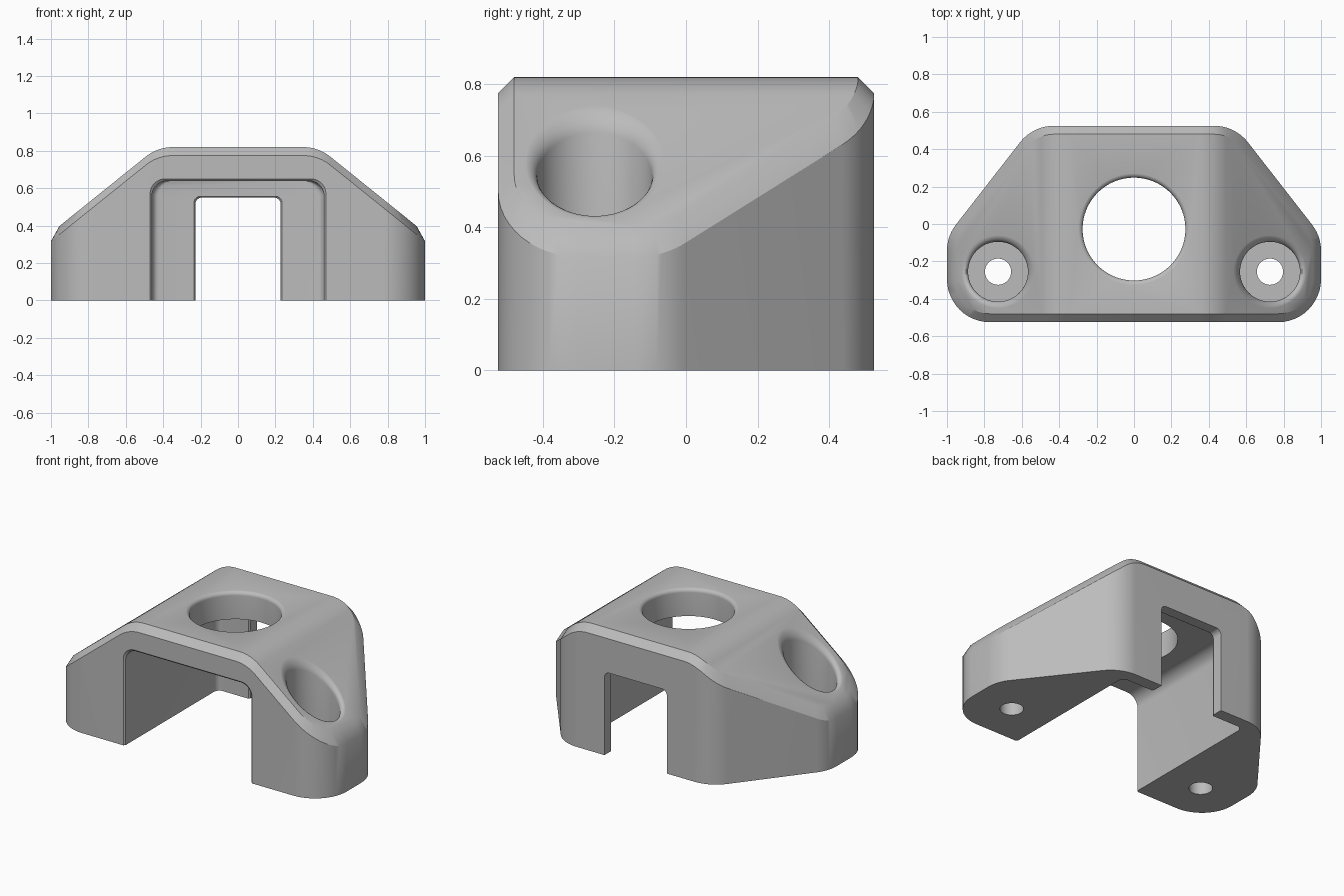
import bpy, bmesh
from math import sin, cos, tan, pi, radians, sqrt

cube = bpy.data.objects.get("Cube")
if cube:
    bpy.data.objects.remove(cube, do_unlink=True)

grey = bpy.data.materials.new("plain grey")
grey.use_nodes = True
grey.diffuse_color = (0.5, 0.5, 0.5, 1)
grey.node_tree.nodes["Principled BSDF"].inputs["Base Color"].default_value = (0.5, 0.5, 0.5, 1)

R = 0.23               # rounding of all large corners
CH = 0.045             # chamfer of the upper rim
TOP = 0.82
FLAT = 0.349           # half width of the flat top
SLOPE = radians(38.8)
SHOULDER = FLAT + R * sin(SLOPE)


def roof(x):
    """Height of the roof: flat, rounded shoulder, straight slope."""
    x = abs(x)
    if x <= FLAT:
        return TOP
    if x <= SHOULDER:
        return TOP - R + sqrt(R * R - (x - FLAT) ** 2)
    return TOP - R + R * cos(SLOPE) - (x - SHOULDER) * tan(SLOPE)


def outline(inset):
    """Plan outline, with extra points where the roof bends."""
    corners = [((0.77, -0.295), -90, 0), ((0.77, -0.144), 0, 38), ((0.428, 0.295), 38, 90)]
    half = []
    for (cx, cy), a, b in corners:
        for i in range(13):
            t = radians(a + (b - a) * i / 12)
            half.append((cx + (R - inset) * cos(t), cy + (R - inset) * sin(t)))
    pts = half + [(-x, y) for x, y in reversed(half)]
    bends = [s * (FLAT + R * sin(SLOPE * i / 10)) for i in range(11) for s in (-1, 1)]
    out = []
    for (x0, y0), (x1, y1) in zip(pts, pts[1:] + pts[:1]):
        out.append((x0, y0))
        for b in bends:
            if min(x0, x1) + 0.001 < b < max(x0, x1) - 0.001:
                out.append((b, y0 + (y1 - y0) * (b - x0) / (x1 - x0)))
    return out


def add_object(name, bm):
    bmesh.ops.recalc_face_normals(bm, faces=bm.faces)
    mesh = bpy.data.meshes.new(name)
    bm.to_mesh(mesh)
    bm.free()
    mesh.materials.append(grey)
    obj = bpy.data.objects.new(name, mesh)
    bpy.context.collection.objects.link(obj)
    return obj


def loft(name, rings):
    """Closed solid through rings of equal point count."""
    bm = bmesh.new()
    loops = [[bm.verts.new(p) for p in ring] for ring in rings]
    n = len(loops[0])
    for a, b in zip(loops, loops[1:]):
        for i in range(n):
            j = (i + 1) % n
            bm.faces.new((a[i], a[j], b[j], b[i]))
    bm.faces.new(loops[0])
    bm.faces.new(loops[-1])
    return add_object(name, bm)


def arch(y, w, h, r):
    """Upright opening section with rounded upper corners."""
    arc = [(w - r + r * cos(t), h - r + r * sin(t)) for t in (pi / 2 * i / 10 for i in range(11))]
    side = [(w, -0.1)] + arc
    return [(x, y, z) for x, z in side] + [(-x, y, z) for x, z in reversed(side)]


def circle(cx, cy, r, height):
    """Ring whose height may follow a rule of x."""
    pts = []
    for i in range(64):
        t = 2 * pi * i / 64
        x = cx + r * cos(t)
        pts.append((x, cy + r * sin(t), height(x)))
    return pts


# Chamfered bracket body
bm = bmesh.new()
for x, y in outline(0):
    bm.verts.new((x, y, 0))
    bm.verts.new((x, y, roof(x) - CH))
for x, y in outline(CH):
    bm.verts.new((x, y, roof(x)))
bmesh.ops.convex_hull(bm, input=bm.verts)
bmesh.ops.dissolve_limit(bm, angle_limit=radians(0.3), verts=bm.verts, edges=bm.edges)
body = add_object("bracket_body", bm)

# Front pocket, with a chamfered mouth and rounded inner corners
sections = [(-0.56, 0.505, 0.685), (-0.515, 0.46, 0.64)]
for i in range(7):
    t = pi / 2 * i / 6
    sections.append((0.405 + 0.04 * sin(t), 0.425 + 0.035 * cos(t), 0.64))
cutters = [loft("pocket_cutter", [arch(y, w, h, 0.08) for y, w, h in sections])]

# Rear doorway with a chamfered inner edge
door = [(0.42, 0.255, 0.575), (0.455, 0.228, 0.55), (0.6, 0.228, 0.55)]
cutters.append(loft("doorway_cutter", [arch(y, w, h, 0.035) for y, w, h in door]))

# Large top hole with a softened rim
rim = [(0.275, 0.5), (0.275, TOP - 0.025)]
for i in range(1, 6):
    t = pi / 2 * i / 6
    rim.append((0.3 - 0.025 * cos(t), TOP - 0.025 + 0.025 * sin(t)))
rim += [(0.3, TOP + 0.001), (0.3, 1)]
cutters.append(loft("top_hole_cutter", [circle(0, -0.027, r, lambda x, z=z: z) for r, z in rim]))


# Screw holes with counterbores whose rims follow the slope
def slope_plane(x):
    return roof(0.7) - (abs(x) - 0.7) * tan(SLOPE)


for side, label in ((1, "left"), (-1, "right")):
    cx, cy = side * 0.727, -0.255
    rings = [circle(cx, cy, r, lambda x, z=z: z) for r, z in ((0.07, -0.1), (0.07, 0.2), (0.16, 0.2))]
    lip = [(0.16, -0.045)]
    for i in range(1, 7):
        t = pi / 2 * i / 6
        lip.append((0.2 - 0.04 * cos(t), -0.045 + 0.046 * sin(t)))
    lip.append((0.201, 0.3))
    rings += [circle(cx, cy, r, lambda x, d=d: slope_plane(x) + d) for r, d in lip]
    cutters.append(loft(label + "_screw_cutter", rings))

# Cut every opening, then remove the cutters
for cutter in cutters:
    cutter.hide_render = True
    mod = body.modifiers.new(cutter.name, "BOOLEAN")
    mod.operation = "DIFFERENCE"
    mod.solver = "EXACT"
    mod.object = cutter
bpy.ops.object.select_all(action="DESELECT")
bpy.context.view_layer.objects.active = body
body.select_set(True)
for cutter in cutters:
    bpy.ops.object.modifier_apply(modifier=cutter.name)
for cutter in cutters:
    bpy.data.objects.remove(cutter, do_unlink=True)
bpy.ops.object.shade_smooth_by_angle(angle=radians(30))
